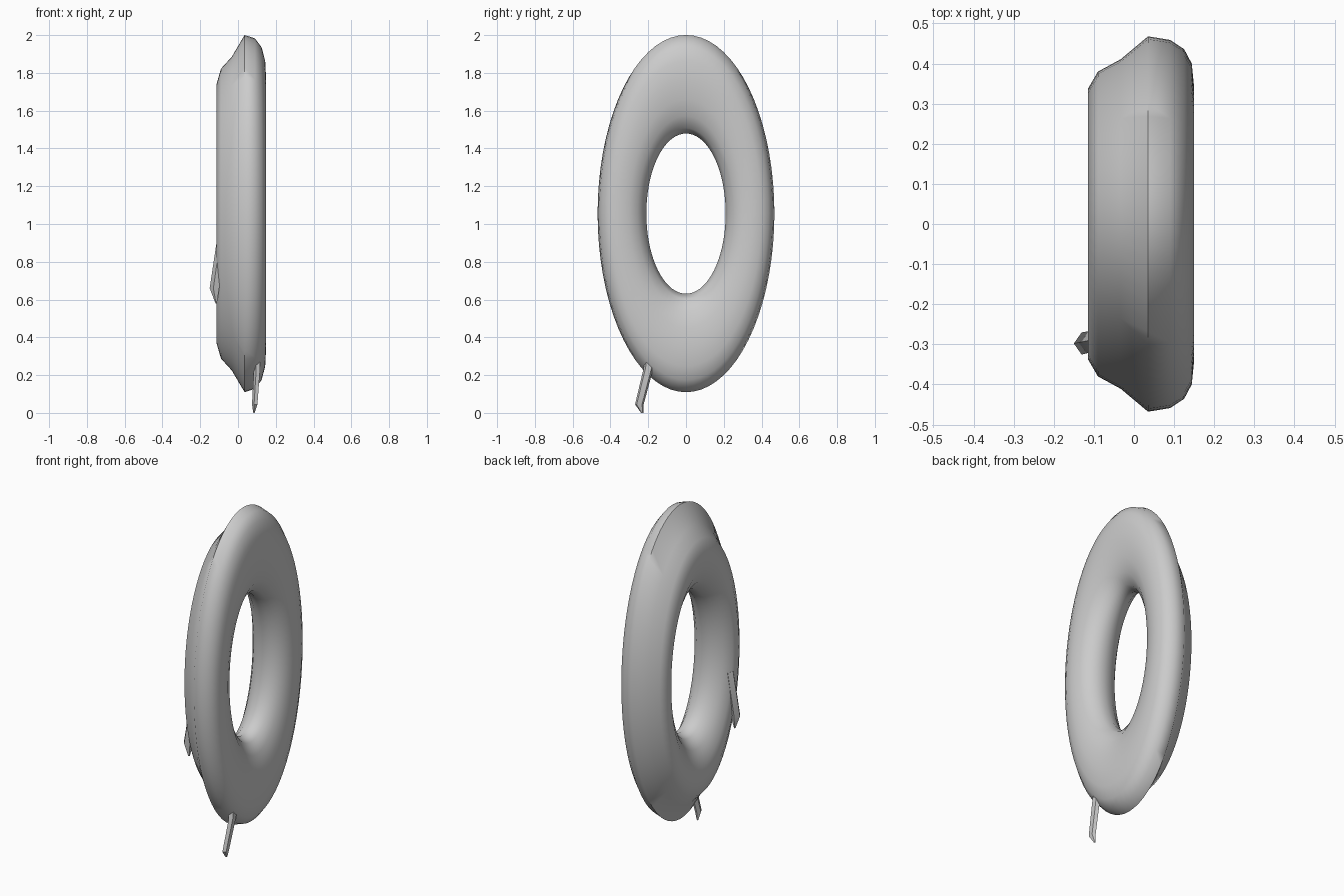
import bpy, bmesh, math
from mathutils import Vector

cube = bpy.data.objects.get("Cube")
if cube:
    bpy.data.objects.remove(cube, do_unlink=True)

GREY = (0.6, 0.6, 0.6, 1)
grey = bpy.data.materials.new("light grey")
grey.use_nodes = True
grey.diffuse_color = GREY
grey.node_tree.nodes["Principled BSDF"].inputs["Base Color"].default_value = GREY


def loft(name, rings, closed, angle):
    """Skin a list of point rings; closed joins the last ring to the first."""
    bm = bmesh.new()
    loops = [[bm.verts.new(p) for p in ring] for ring in rings]
    pairs = list(zip(loops, loops[1:]))
    if closed:
        pairs.append((loops[-1], loops[0]))
    for a, b in pairs:
        for i in range(len(a)):
            j = (i + 1) % len(a)
            bm.faces.new((a[i], a[j], b[j], b[i]))
    if not closed:
        bm.faces.new(loops[0])
        bm.faces.new(loops[-1])
    bmesh.ops.recalc_face_normals(bm, faces=bm.faces)
    mesh = bpy.data.meshes.new(name)
    bm.to_mesh(mesh)
    bm.free()
    obj = bpy.data.objects.new(name, mesh)
    bpy.context.collection.objects.link(obj)
    mesh.materials.append(grey)
    bpy.ops.object.select_all(action='DESELECT')
    obj.select_set(True)
    bpy.context.view_layer.objects.active = obj
    bpy.ops.object.shade_smooth_by_angle(angle=math.radians(angle))
    return obj


# Ring: stepped cross-section (x, radius) swept round a tall ellipse
section = [(0.035, 0.468), (0.09, 0.459), (0.125, 0.436), (0.144, 0.4),
           (0.149, 0.35), (0.142, 0.3), (0.122, 0.256), (0.085, 0.224),
           (0.035, 0.21), (-0.02, 0.22), (-0.07, 0.248), (-0.105, 0.29),
           (-0.115, 0.337), (-0.09, 0.38), (-0.033, 0.411)]
STEPS, STRETCH, MIDDLE = 72, 2.02, 1.055
sweep = []
for k in range(STEPS):
    t = math.tau * k / STEPS
    sweep.append([(x, r * math.cos(t), MIDDLE + STRETCH * r * math.sin(t))
                  for x, r in section])
loft("ring", sweep, True, 60)


# Drips: five-sided prongs that end in a slanted point
def drip(name, stations):
    rings = []
    for centre, rx, ry in stations:
        c = Vector(centre)
        rings.append([c + Vector((rx * math.cos(math.tau * i / 5 + math.pi),
                                  ry * math.sin(math.tau * i / 5 + math.pi), 0))
                      for i in range(5)])
    loft(name, rings, False, 30)


drip("lower_drip", [((0.095, -0.185, 0.31), 0.025, 0.03),
                    ((0.102, -0.2, 0.23), 0.018, 0.027),
                    ((0.09, -0.247, 0.045), 0.016, 0.024),
                    ((0.085, -0.232, 0.0), 0.004, 0.006)])
drip("side_drip", [((-0.085, -0.29, 0.92), 0.026, 0.028),
                   ((-0.122, -0.298, 0.66), 0.028, 0.029),
                   ((-0.115, -0.3, 0.58), 0.004, 0.006)])
